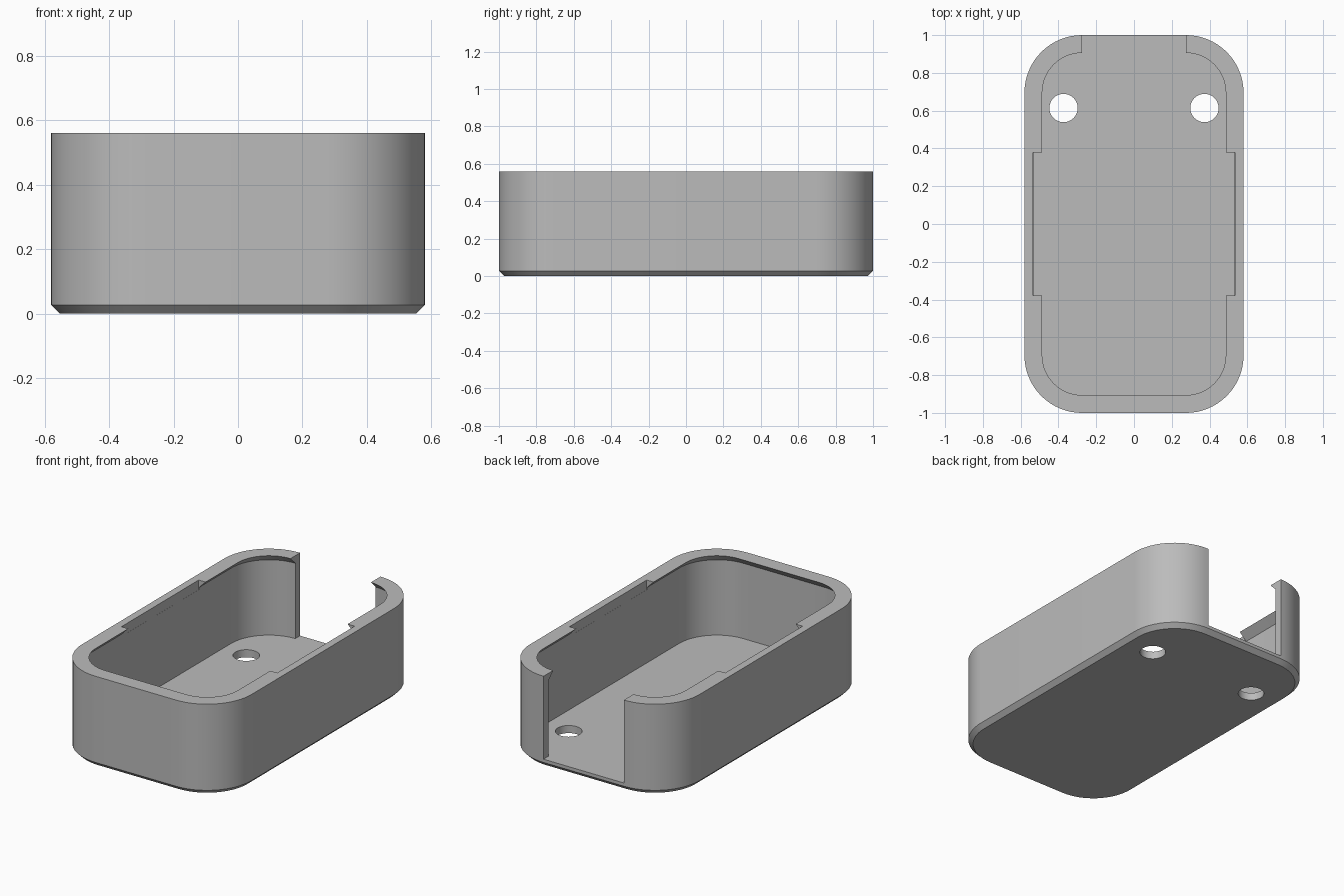
import bpy, bmesh, math

if "Cube" in bpy.data.objects:
    bpy.data.objects.remove(bpy.data.objects["Cube"], do_unlink=True)

HALF_X, HALF_Y, HEIGHT, RADIUS = 0.58, 1.0, 0.56, 0.305
WALL, LIP, CHAMFER, STEPS = 0.047, 0.094, 0.027, 16

grey = bpy.data.materials.new("plain grey")
grey.use_nodes = True
colour = (0.5, 0.5, 0.5, 1)
grey.diffuse_color = colour
grey.node_tree.nodes["Principled BSDF"].inputs["Base Color"].default_value = colour


def outline(inset):
    """Rounded rectangle, moved inwards by inset."""
    r = RADIUS - inset
    points = []
    for k, (sx, sy) in enumerate([(1, 1), (-1, 1), (-1, -1), (1, -1)]):
        for i in range(STEPS + 1):
            a = (k + i / STEPS) * math.pi / 2
            points.append((sx * (HALF_X - RADIUS) + r * math.cos(a),
                           sy * (HALF_Y - RADIUS) + r * math.sin(a)))
    return points


def circle(x, y, r, n=32):
    return [(x + r * math.cos(2 * math.pi * i / n), y + r * math.sin(2 * math.pi * i / n))
            for i in range(n)]


def rectangle(x0, x1, y0, y1):
    return [(x0, y0), (x1, y0), (x1, y1), (x0, y1)]


def loft(name, sections):
    """Closed solid through (outline, height) sections."""
    bm = bmesh.new()
    rings = [[bm.verts.new((x, y, z)) for x, y in pts] for pts, z in sections]
    n = len(rings[0])
    for low, high in zip(rings, rings[1:]):
        for i in range(n):
            j = (i + 1) % n
            bm.faces.new((low[i], low[j], high[j], high[i]))
    bm.faces.new(rings[0][::-1])
    bm.faces.new(rings[-1])
    mesh = bpy.data.meshes.new(name)
    bm.to_mesh(mesh)
    bm.free()
    mesh.materials.append(grey)
    obj = bpy.data.objects.new(name, mesh)
    bpy.context.collection.objects.link(obj)
    return obj


# Outer shell with a chamfered base
tray = loft("tray", [(outline(CHAMFER), 0), (outline(0), CHAMFER), (outline(0), HEIGHT)])

# Cavity narrowing under the rim to leave a sloped lip
cutters = [loft("cavity_cutter", [(outline(WALL), WALL), (outline(WALL), HEIGHT - WALL),
                                  (outline(LIP), HEIGHT), (outline(LIP), HEIGHT + 0.1)])]
# Gaps in the side lips
x = HALF_X - WALL + 0.0005
gap = rectangle(-x, x, -0.378, 0.378)
cutters.append(loft("lip_gap_cutter", [(gap, 0.5), (gap, 0.7)]))
# Opening in the back wall, down to the floor
opening = rectangle(-0.275, 0.275, 0.8, 1.1)
cutters.append(loft("opening_cutter", [(opening, WALL), (opening, 0.7)]))
# Two floor holes
for side in (-1, 1):
    hole = circle(side * 0.373, 0.614, 0.075)
    cutters.append(loft("hole_cutter", [(hole, -0.1), (hole, 0.2)]))

bpy.context.view_layer.objects.active = tray
for cutter in cutters:
    cutter.hide_render = True
    cut = tray.modifiers.new("cut", 'BOOLEAN')
    cut.operation, cut.solver, cut.object = 'DIFFERENCE', 'EXACT', cutter
    bpy.ops.object.modifier_apply(modifier=cut.name)
    bpy.data.objects.remove(cutter, do_unlink=True)

bpy.ops.object.select_all(action='DESELECT')
tray.select_set(True)
bpy.ops.object.shade_smooth_by_angle(angle=math.radians(30))
